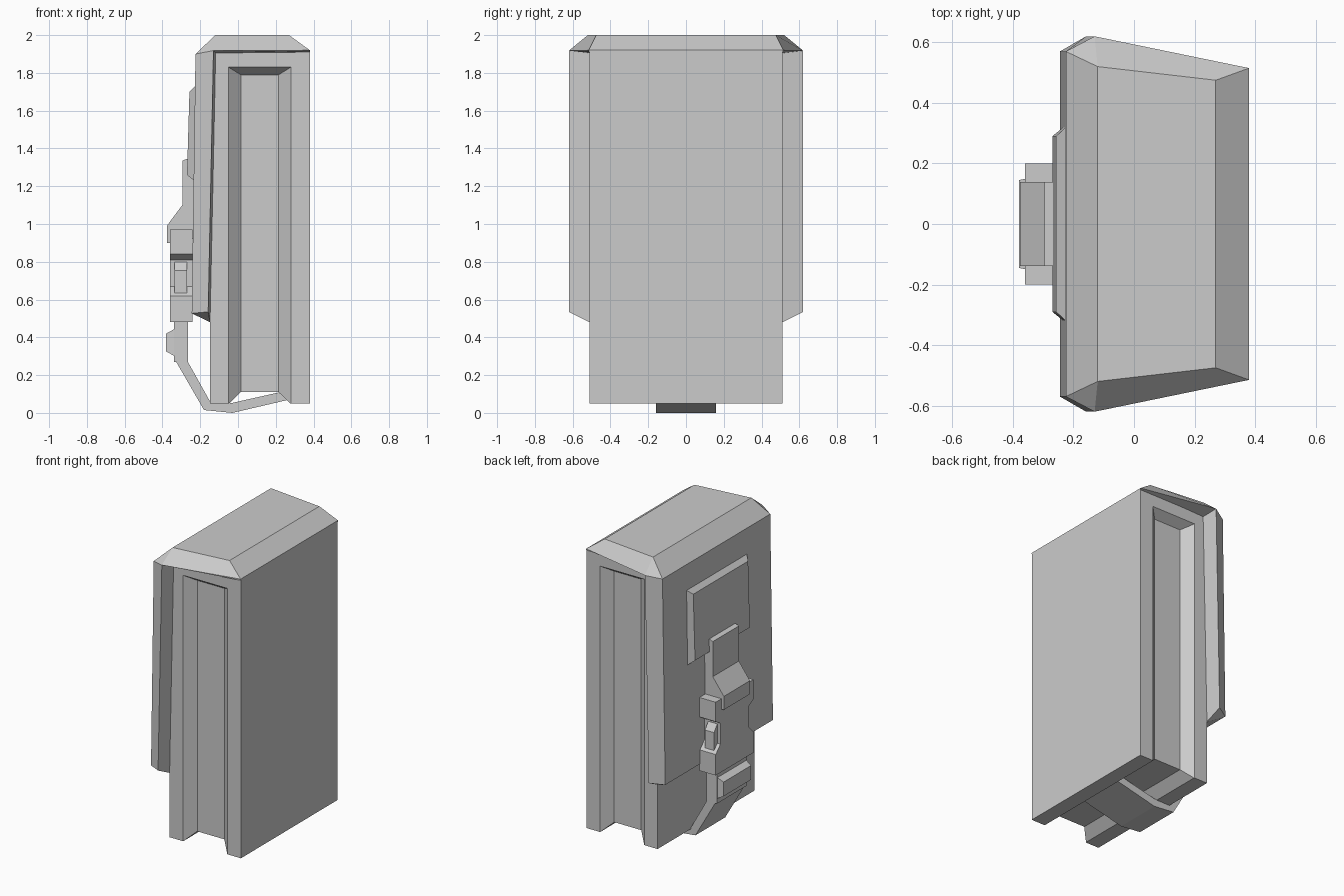
import bpy, bmesh
from mathutils import Vector

if "Cube" in bpy.data.objects:
    bpy.data.objects.remove(bpy.data.objects["Cube"])


def make(name, bm):
    bmesh.ops.remove_doubles(bm, verts=bm.verts[:], dist=0.0005)
    bmesh.ops.recalc_face_normals(bm, faces=bm.faces[:])
    me = bpy.data.meshes.new(name)
    bm.to_mesh(me)
    bm.free()
    ob = bpy.data.objects.new(name, me)
    bpy.context.collection.objects.link(ob)
    return ob


def loft(name, rings):
    """Skin closed rings of equal point count and cap both ends."""
    bm = bmesh.new()
    vs = [[bm.verts.new(p) for p in r] for r in rings]
    n = len(vs[0])
    for a, b in zip(vs, vs[1:]):
        for i in range(n):
            j = (i + 1) % n
            bm.faces.new((a[i], a[j], b[j], b[i]))
    bm.faces.new(vs[0])
    bm.faces.new(vs[-1])
    return make(name, bm)


def prism_y(name, prof, half):
    """Extrude an (x, z) profile from -half to half along y."""
    return loft(name, [[(x, y, z) for x, z in prof] for y in (-half, half)])


def pad(name, base, outer):
    """Bevelled pad on the -x side: each rim is (x_low, x_high, half_y, z_low, z_high)."""
    return loft(name, [[(xl, -h, zl), (xl, h, zl), (xh, h, zh), (xh, -h, zh)]
                       for xl, xh, h, zl, zh in (base, outer)])


# Main body
HY = 0.512
body = prism_y("pouch_body", [(-0.148, 0.05), (0.38, 0.05), (0.38, 1.91),
                              (-0.118, 1.91), (-0.148, 0.48)], HY)

# Trapezoid channels down both sides and across the bottom
D = 0.06
cutters = [prism_y("bottom_channel_cutter",
                   [(-0.05 - D, 0.05 - D), (0.28 + D, 0.05 - D), (0.215, 0.11), (0.015, 0.11)], 0.7)]
for s in (-1, 1):
    rings = []
    for t in (-1, 1):  # t=-1 beyond the surface, t=1 at the channel floor
        y = s * (HY - D * t)
        xl, xr, zt = -0.05 + 0.065 * t, 0.28 - 0.065 * t, 1.83 - 0.04 * t
        rings.append([(xl, y, -0.1), (xr, y, -0.1), (xr, y, zt), (xl, y, zt)])
    cutters.append(loft("side_channel_cutter", rings))
for c in cutters:
    m = body.modifiers.new("channel", 'BOOLEAN')
    m.operation, m.solver, m.object = 'DIFFERENCE', 'EXACT', c
bpy.context.view_layer.objects.active = body
for m in list(body.modifiers):
    bpy.ops.object.modifier_apply(modifier=m.name)
for c in cutters:
    bpy.data.objects.remove(c)

# Lid and hanging flap: stations of inner edge, rim, outer edge (mirrored in y)
stations = [
    ((-0.148, 0.51, 0.48), (-0.158, 0.62, 0.535), (-0.245, 0.57, 0.527)),
    ((-0.118, 0.51, 1.905), (-0.13, 0.62, 1.918), (-0.225, 0.57, 1.90)),
    ((-0.118, 0.51, 1.905), (-0.13, 0.62, 1.918), (-0.12, 0.52, 2.0)),
    ((0.38, 0.512, 1.91), (0.38, 0.515, 1.92), (0.27, 0.475, 2.0)),
    ((0.38, 0.512, 1.91), (0.38, 0.515, 1.92), (0.38, 0.515, 1.92)),
]
bm = bmesh.new()
rings = []
for st in stations:
    pts = list(st) + [(x, -y, z) for x, y, z in reversed(st)]
    rings.append([bm.verts.new(p) for p in pts])
for a, b in zip(rings, rings[1:]):
    for i in range(6):
        j = (i + 1) % 6
        bm.faces.new((a[i], a[j], b[j], b[i]))
for r in (rings[0], rings[-1]):
    for idx in ((0, 1, 2), (3, 4, 5), (0, 2, 3, 5)):
        bm.faces.new([r[i] for i in idx])
bmesh.ops.remove_doubles(bm, verts=bm.verts[:], dist=0.0005)
bmesh.ops.dissolve_degenerate(bm, edges=bm.edges[:], dist=0.0005)
make("lid_flap", bm)

# Patch panel on the flap
pad("flap_patch", (-0.233, -0.226, 0.32, 1.23, 1.73), (-0.27, -0.257, 0.29, 1.26, 1.70))

# Upper buckle tongue with its raised lip
prism_y("buckle_tongue", [(-0.23, 1.34), (-0.27, 1.345), (-0.295, 1.335), (-0.295, 1.10),
                          (-0.377, 0.99), (-0.377, 0.90), (-0.357, 0.90), (-0.30, 0.92),
                          (-0.235, 0.92)], 0.138)

# Side release buckle, waisted where the prongs show
half = [(0.20, 0.48), (0.20, 0.62), (0.15, 0.67), (0.15, 0.81), (0.20, 0.84), (0.20, 0.97)]
outline = half + [(-y, z) for y, z in reversed(half)]
loft("buckle_body", [[(x, y, z) for y, z in outline] for x in (-0.36, -0.24)])

# Prongs either side
for s in (-1, 1):
    prong = [(0.12, 0.63), (0.185, 0.63), (0.185, 0.755), (0.15, 0.80), (0.12, 0.80)]
    loft("buckle_prong", [[(x, s * y, z) for y, z in prong] for x in (-0.337, -0.27)])

# Lower strap adjuster and its grip bar
prism_y("strap_adjuster", [(-0.34, 0.27), (-0.265, 0.27), (-0.265, 0.50), (-0.34, 0.50)], 0.16)
pad("adjuster_grip", (-0.335, -0.335, 0.155, 0.30, 0.445), (-0.38, -0.38, 0.145, 0.325, 0.42))

# Strap running under the pouch
prism_y("bottom_strap", [(-0.33, 0.275), (-0.18, 0.015), (-0.03, 0.0), (0.27, 0.07),
                         (0.215, 0.108), (-0.035, 0.052), (-0.145, 0.055), (-0.268, 0.275)], 0.158)
